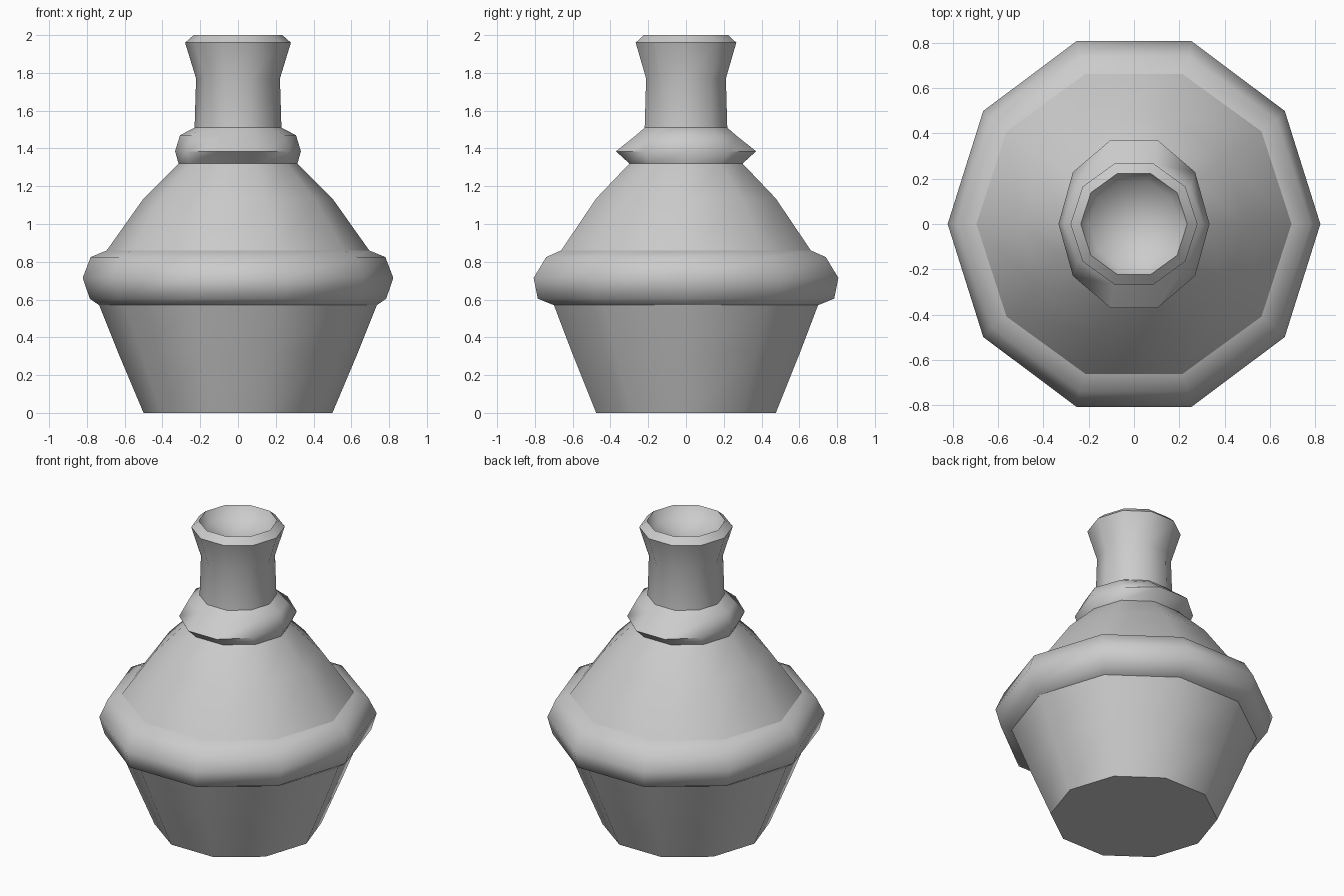
import bpy, bmesh, math

if "Cube" in bpy.data.objects:
    bpy.data.objects.remove(bpy.data.objects["Cube"])

SIDES = 10


def loft(name, levels, cap_bottom=False, center_top=None):
    """Skin ten-sided rings given as (radius x, radius y, z)."""
    bm = bmesh.new()
    rings = []
    for rx, ry, z in levels:
        rings.append([bm.verts.new((rx * math.cos(2 * math.pi * i / SIDES),
                                    ry * math.sin(2 * math.pi * i / SIDES), z))
                      for i in range(SIDES)])
    for a, b in zip(rings, rings[1:]):
        for i in range(SIDES):
            j = (i + 1) % SIDES
            bm.faces.new((a[i], a[j], b[j], b[i]))
    if cap_bottom:
        bm.faces.new(rings[0][::-1])
    if center_top is not None:
        c = bm.verts.new((0, 0, center_top))
        for i in range(SIDES):
            bm.faces.new((rings[-1][i], rings[-1][(i + 1) % SIDES], c))
    mesh = bpy.data.meshes.new(name)
    bm.to_mesh(mesh)
    bm.free()
    obj = bpy.data.objects.new(name, mesh)
    bpy.context.collection.objects.link(obj)
    bpy.ops.object.select_all(action='DESELECT')
    obj.select_set(True)
    bpy.context.view_layer.objects.active = obj
    bpy.ops.object.shade_smooth_by_angle(angle=math.radians(60))
    return obj


def circ(*pairs):
    return [(r, r, z) for r, z in pairs]


# Tapered lower bowl with flat base
loft("lower_body", circ((0.5, 0), (0.635, 0.32), (0.735, 0.57)), cap_bottom=True)

# Thick band around the widest part
loft("belly_band", [(0.735, 0.735, 0.57), (0.785, 0.825, 0.605), (0.822, 0.848, 0.715),
                    (0.78, 0.778, 0.825), (0.695, 0.695, 0.86)])

# Sloping shoulder
loft("shoulder", circ((0.695, 0.86), (0.5, 1.135), (0.315, 1.32)))

# Collar, wider front to back
loft("neck_collar", [(0.315, 0.315, 1.32), (0.333, 0.39, 1.385),
                     (0.307, 0.278, 1.47), (0.23, 0.23, 1.51)])

# Neck with flared lip and dished mouth
loft("neck", circ((0.23, 1.51), (0.222, 1.77), (0.28, 1.96), (0.235, 2.0),
                  (0.20, 1.94)), center_top=1.87)
